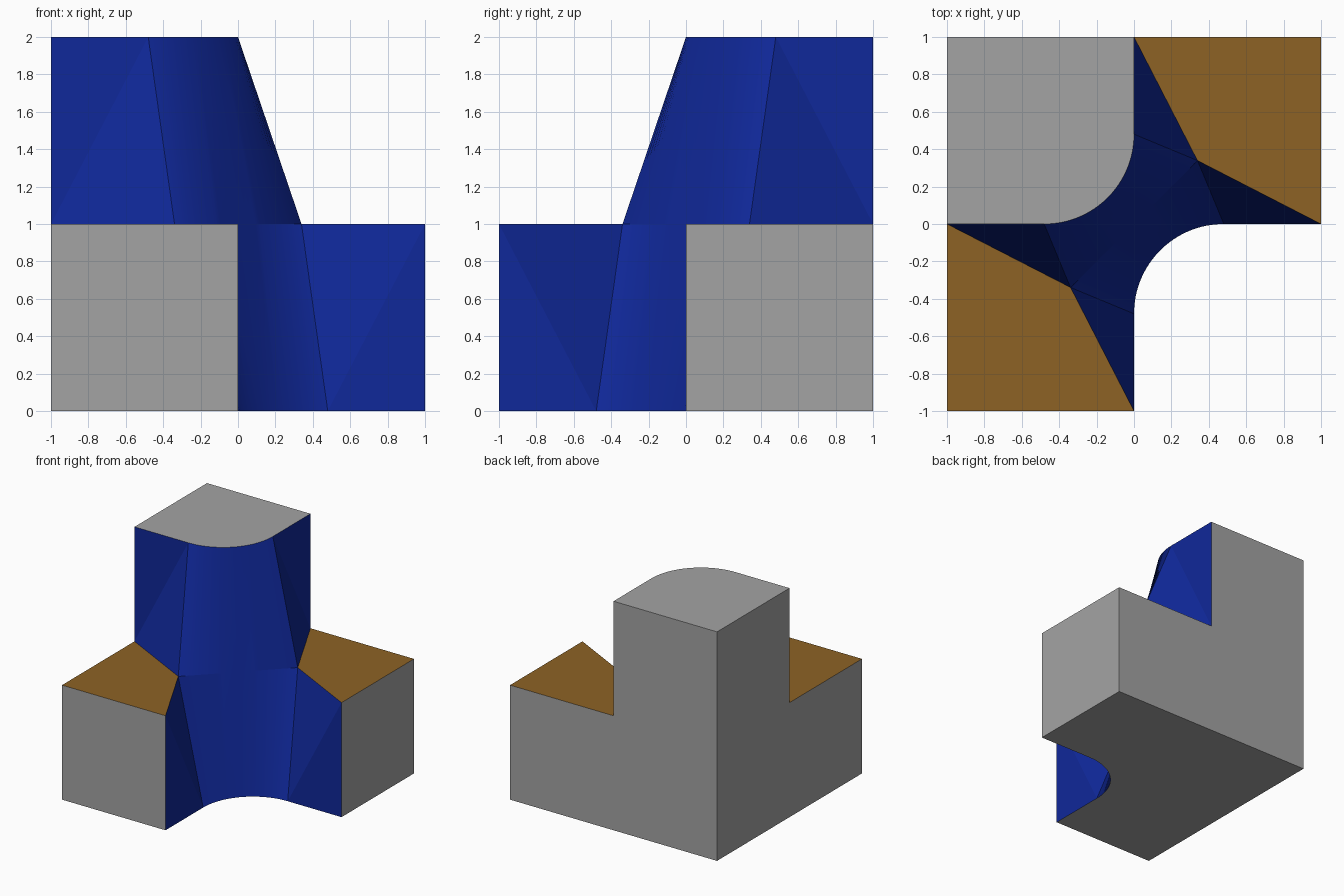
import bpy
import bmesh
from math import sin, cos, pi, radians

cube = bpy.data.objects.get("Cube")
if cube:
    bpy.data.objects.remove(cube, do_unlink=True)

GREY, BLUE, BROWN = range(3)
R = 0.48         # corner radius
M = R * 0.7071   # half width of the blend at mid height, per axis
STEPS = 32


def material(name, colour):
    mat = bpy.data.materials.new(name)
    mat.use_nodes = True
    mat.diffuse_color = colour
    mat.node_tree.nodes["Principled BSDF"].inputs["Base Color"].default_value = colour
    return mat


bm = bmesh.new()


def face(points, index):
    f = bm.faces.new([bm.verts.new(p) for p in points])
    f.material_index = index


def flip(p):
    """Swap x and y and turn upside down: maps the upper half to the lower."""
    return (p[1], p[0], 2 - p[2])


def swap(p):
    """Mirror across the plane x = -y."""
    return (-p[1], -p[0], p[2])


# Rounded upper corner, and the straight diagonal it blends into
angles = [pi / 2 * i / STEPS for i in range(STEPS + 1)]
upper = [(R * (sin(a) - 1), R * (1 - cos(a)), 2) for a in angles]
middle = [(M * (sin(a) - cos(a)), M * (sin(a) - cos(a)), 1) for a in angles]
lower = [flip(p) for p in upper]

# Blended surface: curved strip plus two triangles on each flank, both halves
skin = [(upper[i], upper[i + 1], middle[i + 1], middle[i]) for i in range(STEPS)]
flank = [((-1, 0, 2), upper[0], (-1, 0, 1)),
         ((-1, 0, 1), upper[0], middle[0])]
skin += flank + [[swap(p) for p in tri] for tri in flank]
for poly in skin:
    face(poly, BLUE)
    face([flip(p) for p in poly], BLUE)

# Top cap and underside
face([(-1, 1, 2), (-1, 0, 2)] + upper + [(0, 1, 2)], GREY)
face([(-1, -1, 0), (0, -1, 0)] + lower + [(1, 0, 0), (1, 1, 0), (-1, 1, 0)], GREY)

# Outer walls and step ledges, each with its mirrored twin
step_wall = [(-1, -1, 0), (-1, 1, 0), (-1, 1, 2), (-1, 0, 2), (-1, 0, 1), (-1, -1, 1)]
end_wall = [(-1, -1, 0), (0, -1, 0), (0, -1, 1), (-1, -1, 1)]
ledge = [(-1, -1, 1), (0, -1, 1), middle[0], (-1, 0, 1)]
for poly, index in ((step_wall, GREY), (end_wall, GREY), (ledge, BROWN)):
    face(poly, index)
    face([swap(p) for p in poly], index)

bmesh.ops.remove_doubles(bm, verts=bm.verts, dist=0.0005)
bmesh.ops.recalc_face_normals(bm, faces=bm.faces)

mesh = bpy.data.meshes.new("stepped_block")
bm.to_mesh(mesh)
bm.free()
mesh.materials.append(material("grey", (0.37, 0.37, 0.37, 1)))
mesh.materials.append(material("deep blue", (0.005, 0.021, 0.32, 1)))
mesh.materials.append(material("brown", (0.27, 0.123, 0.018, 1)))

block = bpy.data.objects.new("stepped_block", mesh)
bpy.context.collection.objects.link(block)
bpy.ops.object.select_all(action='DESELECT')
block.select_set(True)
bpy.context.view_layer.objects.active = block
bpy.ops.object.shade_smooth_by_angle(angle=radians(10))
